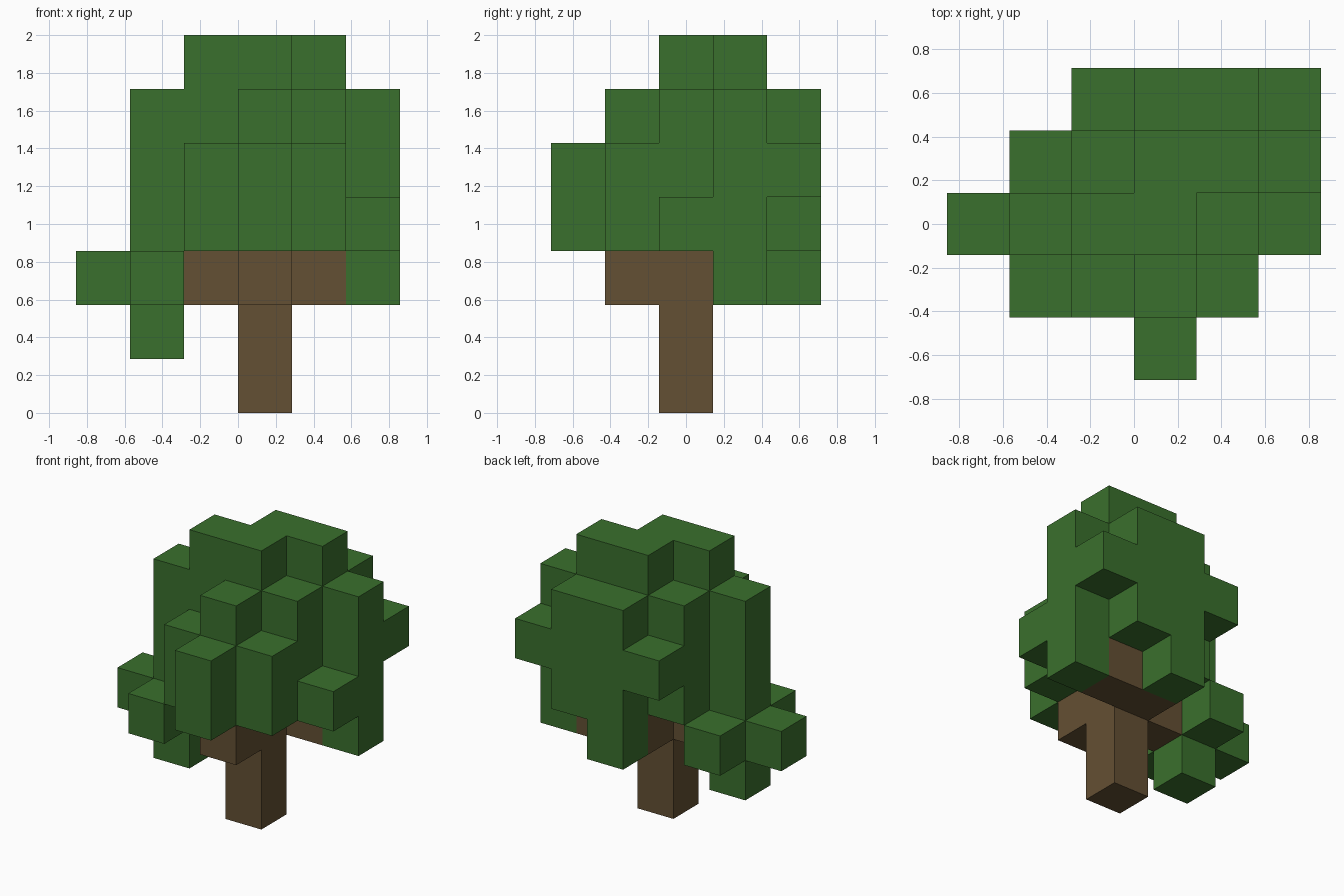
import bpy
import bmesh
from mathutils import Vector

cube = bpy.data.objects.get("Cube")
if cube:
    bpy.data.objects.remove(cube, do_unlink=True)

UNIT = 2 / 7                       # edge of one block
ORIGIN = Vector((-3, -2.5, 0))     # grid corner, in blocks


def make_material(name, color):
    mat = bpy.data.materials.new(name)
    mat.use_nodes = True
    mat.diffuse_color = color
    bsdf = next(n for n in mat.node_tree.nodes if n.type == 'BSDF_PRINCIPLED')
    bsdf.inputs["Base Color"].default_value = color
    return mat


leaf_green = make_material("leaf green", (0.042, 0.162, 0.026, 1))
bark_brown = make_material("bark brown", (0.127, 0.080, 0.033, 1))


def blocks(columns):
    """Turn (column, row, lowest, highest) stacks into a set of grid cells."""
    return {(i, j, k) for i, j, low, high in columns for k in range(low, high + 1)}


# Upright trunk and the stubs that spread from its top
trunk = blocks([(3, 2, 0, 2)])
branches = blocks([(3, 1, 2, 2), (3, 3, 2, 2), (4, 3, 2, 2), (2, 2, 2, 2)])

# Main crown, listed from front row to back row
crown = blocks([
    (3, 0, 3, 4),
    (2, 1, 3, 4), (3, 1, 3, 5), (4, 1, 3, 4),
    (1, 2, 3, 5), (2, 2, 3, 6), (3, 2, 3, 6), (4, 2, 3, 5), (5, 2, 3, 3),
    (2, 3, 3, 5), (3, 3, 3, 6), (4, 3, 3, 6), (5, 3, 2, 5),
    (2, 4, 4, 4), (3, 4, 2, 5), (4, 4, 3, 5), (5, 4, 4, 4),
])

# Low clump hanging at one side
hanging_leaves = blocks([(0, 2, 2, 2), (1, 1, 2, 2), (1, 2, 1, 2), (1, 3, 2, 2)])

solid = trunk | branches | crown | hanging_leaves


def build_part(name, cells, mat):
    """Skin the cells, leaving out faces shared with any other block."""
    bm = bmesh.new()
    corners = {}

    def corner(p):
        key = tuple(round(c) for c in p)
        if key not in corners:
            corners[key] = bm.verts.new((Vector(key) + ORIGIN) * UNIT)
        return corners[key]

    for cell in sorted(cells):
        for axis in range(3):
            u, v = Vector(), Vector()
            u[(axis + 1) % 3] = 1
            v[(axis + 2) % 3] = 1
            for side in (0, 1):
                neighbour = list(cell)
                neighbour[axis] += 2 * side - 1
                if tuple(neighbour) in solid:
                    continue
                base = Vector(cell)
                base[axis] += side
                ring = [base, base + u, base + u + v, base + v]
                if not side:
                    ring.reverse()
                bm.faces.new([corner(p) for p in ring])

    mesh = bpy.data.meshes.new(name)
    bm.to_mesh(mesh)
    bm.free()
    mesh.materials.append(mat)
    obj = bpy.data.objects.new(name, mesh)
    bpy.context.collection.objects.link(obj)


build_part("trunk", trunk, bark_brown)
build_part("branches", branches, bark_brown)
build_part("crown", crown, leaf_green)
build_part("hanging_leaves", hanging_leaves, leaf_green)
